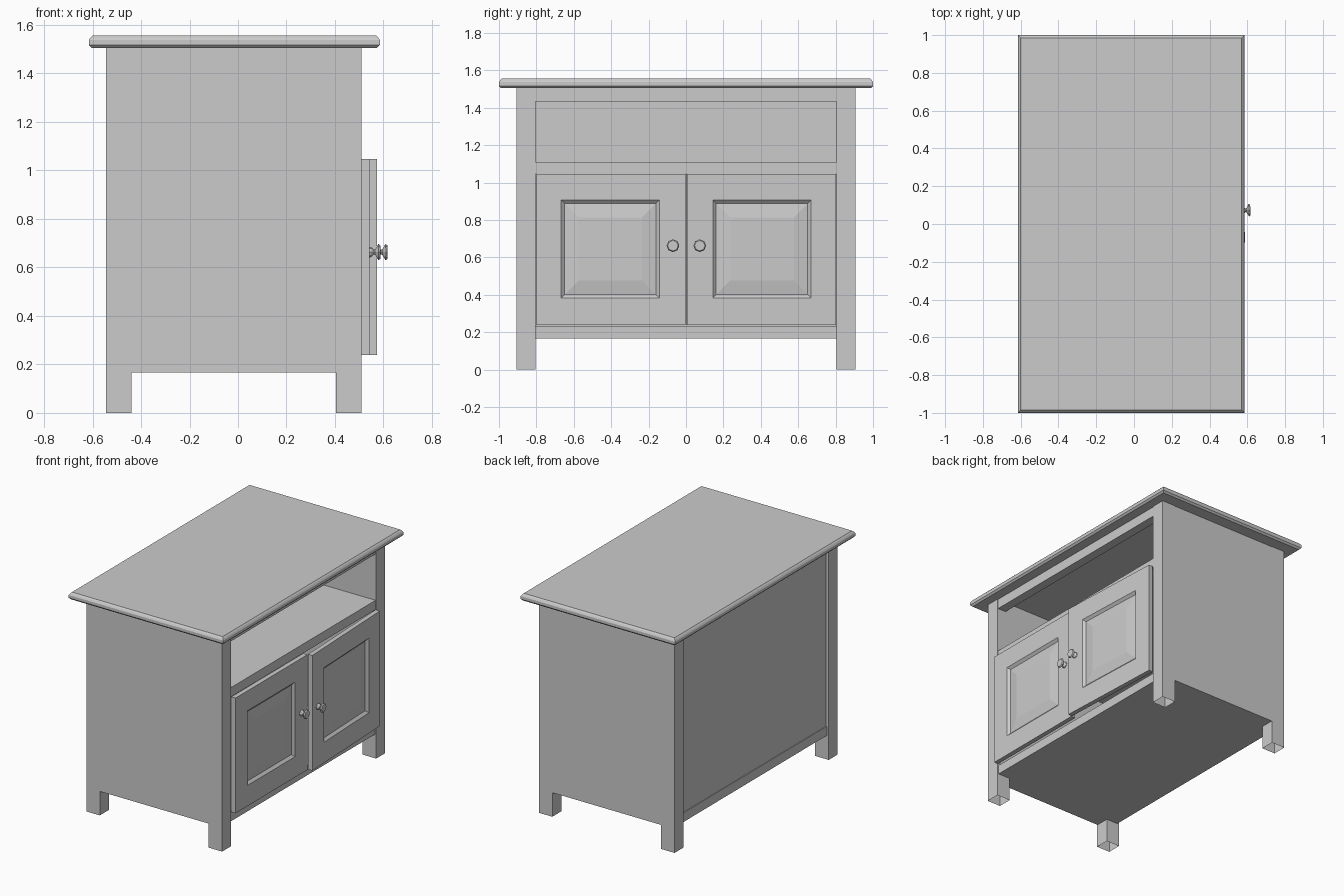
import bpy, bmesh, math
from mathutils import Matrix, Vector

if "Cube" in bpy.data.objects:
    bpy.data.objects.remove(bpy.data.objects["Cube"])


def finish(bm, name):
    bmesh.ops.recalc_face_normals(bm, faces=bm.faces)
    me = bpy.data.meshes.new(name)
    bm.to_mesh(me)
    bm.free()
    ob = bpy.data.objects.new(name, me)
    bpy.context.collection.objects.link(ob)
    return ob


def box(name, x, y, z, open_bottom=False):
    bm = bmesh.new()
    size = Vector((x[1] - x[0], y[1] - y[0], z[1] - z[0]))
    mid = Vector((sum(x), sum(y), sum(z))) / 2
    bmesh.ops.create_cube(bm, size=1, matrix=Matrix.Translation(mid) @ Matrix.Diagonal((*size, 1)))
    if open_bottom:
        low = [f for f in bm.faces if f.calc_center_median().z < z[0] + 1e-5]
        bmesh.ops.delete(bm, geom=low, context='FACES_ONLY')
    return finish(bm, name)


def loft(name, rings):
    """Skin a stack of equal-length vertex rings and cap both ends."""
    bm = bmesh.new()
    loops = [[bm.verts.new(p) for p in ring] for ring in rings]
    n = len(loops[0])
    for a, b in zip(loops, loops[1:]):
        for i in range(n):
            j = (i + 1) % n
            bm.faces.new((a[i], a[j], b[j], b[i]))
    bm.faces.new(loops[0])
    bm.faces.new(loops[-1])
    return finish(bm, name)


# Table top with moulded edge: (height, inset)
def top_ring(z, d):
    x0, x1, y = -0.615 + d, 0.585 - d, 1.0 - d
    return [(x0, -y, z), (x1, -y, z), (x1, y, z), (x0, y, z)]


loft("table_top", [top_ring(z, d) for z, d in
                   [(1.505, 0.012), (1.517, 0.0), (1.537, 0.0), (1.547, 0.006), (1.556, 0.015)]])

# Legs and side panels
for side, s in (("left", -1), ("right", 1)):
    span = sorted((0.805 * s, 0.905 * s))
    box(f"front_leg_{side}", (0.405, 0.51), span, (0, 1.507), True)
    box(f"back_leg_{side}", (-0.545, -0.44), span, (0, 1.507), True)
    box(f"side_panel_{side}", (-0.44, 0.405), sorted((0.805 * s, 0.902 * s)), (0.167, 1.507))

# Carcass: back, floor, shelf and front rails
W = (-0.805, 0.805)
box("back_panel", (-0.525, -0.49), W, (0.23, 1.507))
box("floor_panel", (-0.53, 0.50), W, (0.167, 0.232))
box("shelf", (-0.49, 0.505), W, (1.045, 1.11))
box("top_rail", (0.44, 0.505), W, (1.435, 1.507))

# Doors with raised panels and faceted knobs; the right one stands slightly ajar
T = 0.033
for side, s, angle in (("left", 1, 0), ("right", -1, -2.3)):
    def door_ring(x, y0, y1, z0, z1):
        return [(x, y0 * s, z0), (x, y1 * s, z0), (x, y1 * s, z1), (x, y0 * s, z1)]
    door = loft(f"door_{side}", [
        door_ring(0, 0, 0.797, 0.238, 1.047),
        door_ring(T, 0, 0.797, 0.238, 1.047),
        door_ring(T, 0.132, 0.658, 0.383, 0.907),
        door_ring(T - 0.016, 0.150, 0.640, 0.401, 0.889),
        door_ring(T - 0.004, 0.225, 0.565, 0.476, 0.814)])
    profile = [(0, 0.022), (0.008, 0.020), (0.018, 0.010), (0.024, 0.011), (0.037, 0.034), (0.045, 0.028)]
    knob = loft(f"knob_{side}", [
        [(T + x, 0.73 * s + r * math.cos(k * math.tau / 8), 0.663 + r * math.sin(k * math.tau / 8))
         for k in range(8)] for x, r in profile])
    for ob in (door, knob):
        ob.location = (0.509, -0.80 * s, 0)
        ob.rotation_euler.z = math.radians(-angle)
